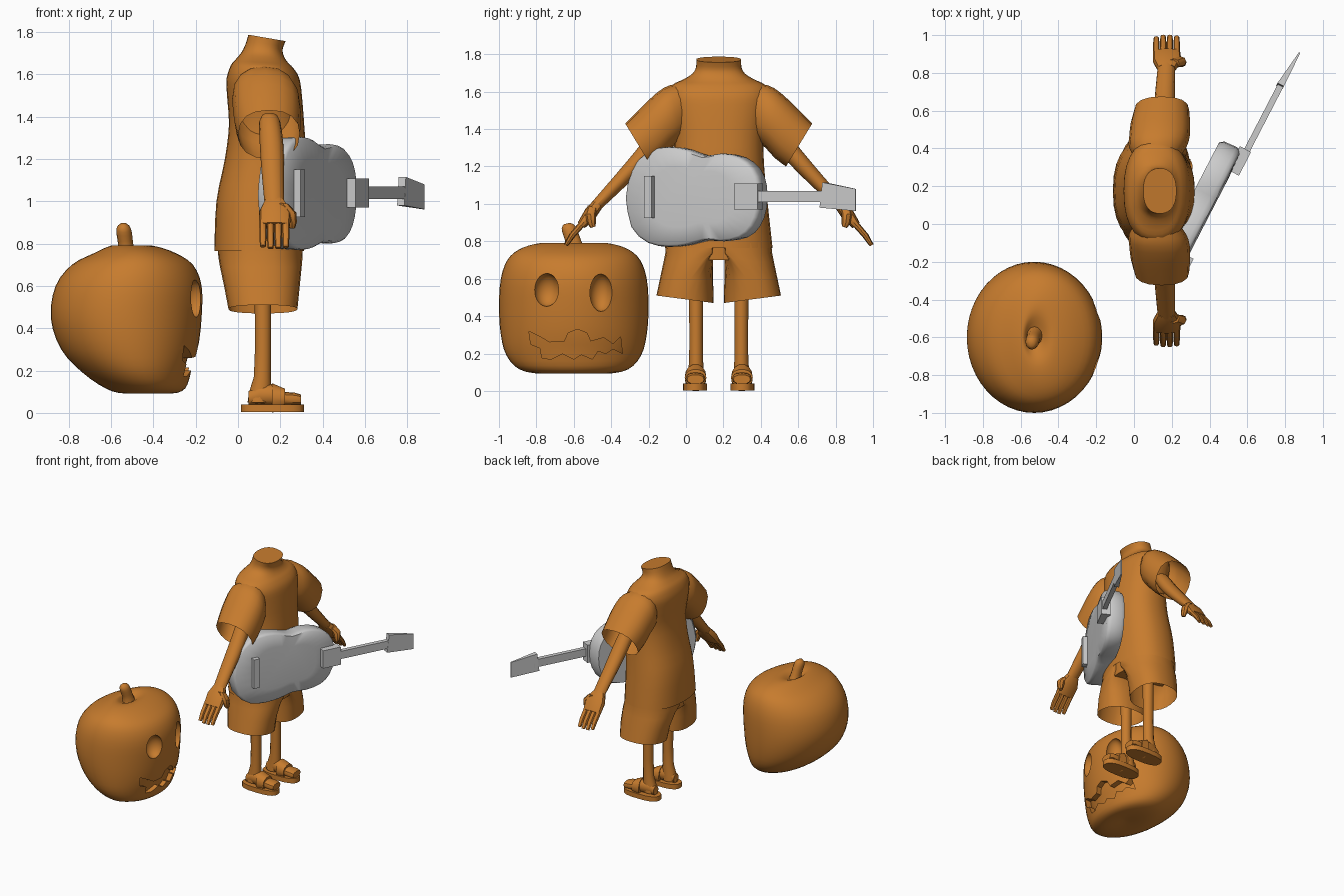
import bpy, bmesh, math
from mathutils import Vector as V


def material(name, rgb):
    m = bpy.data.materials.new(name)
    m.diffuse_color = (*rgb, 1)
    return m


ORANGE = material("pumpkin orange", (0.57, 0.2, 0.027))
GREY = material("light grey", (0.6, 0.6, 0.6))
MID = 0.175  # y of the figure's middle


def finish(name, bm, mat, angle=40):
    bmesh.ops.recalc_face_normals(bm, faces=bm.faces)
    me = bpy.data.meshes.new(name)
    bm.to_mesh(me)
    bm.free()
    me.materials.append(mat)
    me.shade_smooth()
    me.set_sharp_from_angle(angle=math.radians(angle))
    ob = bpy.data.objects.new(name, me)
    bpy.context.collection.objects.link(ob)
    return ob


def resample(rows, k):
    """Smooth curve through rows of numbers, k steps per span."""
    out = []
    for i in range(len(rows) - 1):
        p = [rows[max(0, min(len(rows) - 1, i + d))] for d in (-1, 0, 1, 2)]
        for j in range(k):
            t = j / k
            out.append([0.5 * (2 * b + (c - a) * t + (2 * a - 5 * b + 4 * c - d) * t * t
                               + (3 * b - a - 3 * c + d) * t ** 3) for a, b, c, d in zip(*p)])
    return out + [list(rows[-1])]


def skin(name, loops, mat, caps=(True, True), angle=40):
    """Join loops of points into a tube."""
    bm = bmesh.new()
    vs = [[bm.verts.new(p) for p in lp] for lp in loops]
    n = len(vs[0])
    for a, b in zip(vs, vs[1:]):
        for i in range(n):
            bm.faces.new((a[i], a[(i + 1) % n], b[(i + 1) % n], b[i]))
    for on, lp in zip(caps, (vs[0], vs[-1])):
        if on:
            bm.faces.new(lp)
    return finish(name, bm, mat, angle)


def ring(c, u, v, n=16, power=1.0):
    f = lambda t: math.copysign(abs(t) ** power, t)
    ang = [2 * math.pi * i / n for i in range(n)]
    return [V(c) + V(u) * f(math.cos(a)) + V(v) * f(math.sin(a)) for a in ang]


def limb(name, rows, mat, n=10, power=1.0, k=1):
    """Tube along rows of x, y, z, x radius, other radius."""
    rows = resample(rows, k)
    loops = []
    for i, r in enumerate(rows):
        d = V(rows[min(i + 1, len(rows) - 1)][:3]) - V(rows[max(i - 1, 0)][:3])
        d.x = 0
        side = V((1, 0, 0)).cross(d.normalized())
        loops.append(ring(r[:3], (r[3], 0, 0), side * r[4], n, power))
    return skin(name, loops, mat)


def boolean(ob, cutter):
    m = ob.modifiers.new("cut", "BOOLEAN")
    m.operation, m.object, m.solver = "DIFFERENCE", cutter, "EXACT"
    bpy.context.view_layer.objects.active = ob
    bpy.ops.object.modifier_apply(modifier=m.name)
    bpy.data.objects.remove(cutter)


# ---------------- pumpkin head ----------------
# height, y radius, back x, front x
PROFILE = [(0.105, 0.01, -0.43, -0.41), (0.092, 0.17, -0.54, -0.31), (0.115, 0.29, -0.625, -0.25),
           (0.19, 0.36, -0.735, -0.222), (0.3, 0.39, -0.836, -0.19), (0.45, 0.4, -0.885, -0.172),
           (0.6, 0.39, -0.862, -0.172), (0.7, 0.355, -0.785, -0.213), (0.755, 0.295, -0.68, -0.295),
           (0.785, 0.21, -0.615, -0.38), (0.79, 0.13, -0.585, -0.44), (0.765, 0.06, -0.565, -0.485),
           (0.74, 0.01, -0.535, -0.52)]


def pumpkin(name, s):
    loops = []
    for z, ry, x0, x1 in resample(PROFILE, 3):
        x, zz = (x0 + x1) / 2, 0.44 + (z - 0.44) * s
        loops.append(ring((x, -0.6, zz), ((x1 - x0) / 2 * s, 0, 0), (0, ry * s, 0), 48))
    return skin(name, loops, ORANGE)


def ellipsoid(name, c, size):
    bm = bmesh.new()
    bmesh.ops.create_uvsphere(bm, u_segments=24, v_segments=16, radius=1)
    bmesh.ops.scale(bm, vec=size, verts=bm.verts)
    bmesh.ops.translate(bm, vec=c, verts=bm.verts)
    return finish(name, bm, ORANGE)


head = pumpkin("pumpkin_head", 1)
boolean(head, ellipsoid("eye_cutter", (-0.2, -0.745, 0.54), (0.07, 0.068, 0.088)))
boolean(head, ellipsoid("eye_cutter", (-0.2, -0.455, 0.525), (0.07, 0.062, 0.1)))
# jagged mouth, cut to an even depth
MOUTH = [(-0.84, 0.32), (-0.78, 0.29), (-0.73, 0.26), (-0.65, 0.265), (-0.63, 0.31), (-0.58, 0.33),
         (-0.53, 0.31), (-0.51, 0.265), (-0.44, 0.285), (-0.39, 0.25), (-0.35, 0.29), (-0.34, 0.2),
         (-0.39, 0.225), (-0.43, 0.2), (-0.47, 0.215), (-0.5, 0.17), (-0.56, 0.195), (-0.6, 0.17),
         (-0.66, 0.2), (-0.72, 0.17), (-0.77, 0.175), (-0.78, 0.23), (-0.83, 0.25)]
mouth = skin("mouth_cutter", [[(x, y, z) for y, z in MOUTH] for x in (-0.5, 0.0)], ORANGE)
boolean(mouth, pumpkin("mouth_floor", 0.89))
boolean(head, mouth)
head.data.shade_smooth()
head.data.set_sharp_from_angle(angle=math.radians(40))
limb("pumpkin_stem", [(-0.525, -0.59, 0.73, 0.05, 0.06), (-0.53, -0.6, 0.79, 0.036, 0.042),
                      (-0.538, -0.62, 0.85, 0.037, 0.04), (-0.541, -0.633, 0.88, 0.03, 0.034),
                      (-0.541, -0.637, 0.895, 0.012, 0.015)], ORANGE, 12, k=2)

# ---------------- shirt, shorts ----------------
SHIRT = [(0.765, 0.10, 0.212, 0.288), (1.0, 0.105, 0.207, 0.262), (1.2, 0.13, 0.192, 0.243),
         (1.36, 0.135, 0.178, 0.24), (1.5, 0.125, 0.177, 0.262), (1.58, 0.118, 0.172, 0.272),
         (1.635, 0.113, 0.148, 0.25), (1.665, 0.113, 0.122, 0.19), (1.695, 0.117, 0.1, 0.142),
         (1.73, 0.123, 0.088, 0.122), (1.772, 0.137, 0.088, 0.12)]
loops = [ring((x, MID, z), (rx, 0, -rx * max(0, z - 1.6)), (0, ry, 0), 28, 0.85)
         for z, x, rx, ry in resample(SHIRT, 3)]
skin("shirt", loops, ORANGE, (False, True))
skin("shorts_seat", [ring((0.107, MID, z), (rx, 0, 0), (0, 0.2, 0), 28, 0.85)
                     for z, rx in ((0.80, 0.185), (0.70, 0.18))], ORANGE)

# sleeve rings: top offset and height, bottom offset and height, middle x, x radius
SLEEVE = [(0.17, 1.645, 0.16, 1.38, 0.12, 0.11), (0.26, 1.635, 0.2, 1.34, 0.125, 0.152),
          (0.33, 1.595, 0.25, 1.3, 0.135, 0.16), (0.42, 1.51, 0.3, 1.245, 0.14, 0.157),
          (0.5, 1.43, 0.36, 1.2, 0.147, 0.145)]
# shorts leg rings: height, middle x, x radius, y offset, outer and inner y radius, hem tilt
SHORTS = [(0.80, 0.104, 0.2, 0.03, 0.25, 0.005, 0), (0.735, 0.106, 0.199, 0.04, 0.246, 0.012, 0),
          (0.69, 0.108, 0.193, 0.09, 0.205, 0.06, 0), (0.6, 0.113, 0.179, 0.15, 0.162, 0.12, 0.01),
          (0.49, 0.118, 0.163, 0.18, 0.153, 0.153, 0.02)]


def short_ring(s, z, x, rx, c, out, inn, tilt):
    pts = ring((0, 0, 0), (1, 0, 0), (0, 1, 0), 24, 0.85)
    return [(x + rx * p.x, MID + s * (c + p.y * (out if p.y > 0 else inn)), z + tilt * p.y) for p in pts]


for s, side in ((-1, "right"), (1, "left")):
    Y = lambda d: MID + s * d
    skin(side + "_sleeve", [ring((x, Y((ty + by) / 2), (tz + bz) / 2), (rx, 0, 0),
                                 (0, s * (ty - by) / 2, (tz - bz) / 2), 16, 0.85)
                            for ty, tz, by, bz, x, rx in resample(SLEEVE, 2)], ORANGE, (False, False))
    skin(side + "_shorts_leg", [short_ring(s, *r) for r in SHORTS], ORANGE, (True, False), 60)
    # leg, foot, sandal
    ly = 0.121
    limb(side + "_leg", [(0.118, Y(ly), 0.7, 0.04, 0.04), (0.118, Y(ly), 0.3, 0.038, 0.036),
                         (0.115, Y(ly), 0.17, 0.04, 0.037), (0.105, Y(ly), 0.1, 0.052, 0.042),
                         (0.1, Y(ly), 0.05, 0.055, 0.045)], ORANGE, 12)
    FOOT = [(0.05, 0.07, 0.03, 0.032), (0.1, 0.085, 0.042, 0.047), (0.16, 0.086, 0.046, 0.05),
            (0.22, 0.068, 0.05, 0.031), (0.27, 0.066, 0.053, 0.029), (0.298, 0.062, 0.045, 0.024)]
    skin(side + "_foot", [ring((x, Y(ly + 0.003), z), (0, ry, 0), (0, 0, rz), 12, 0.8)
                          for x, z, ry, rz in FOOT], ORANGE)
    skin(side + "_sandal_sole", [ring((0.163, Y(ly + 0.005), z), (0.148, 0, 0), (0, 0.064, 0), 20, 0.75)
                                 for z in (0.003, 0.04)], ORANGE)
    skin(side + "_sandal_strap", [ring((x, Y(ly + 0.003), 0.07), (0, 0.058, 0), (0, 0, rz), 14, 0.9)
                                  for x, rz in ((0.16, 0.072), (0.222, 0.045))], ORANGE)
    # arm and hand
    limb(side + "_arm", [(0.15, Y(0.29), 1.405, 0.03, 0.025), (0.15, Y(0.31), 1.375, 0.05, 0.048),
                         (0.16, Y(0.41), 1.25, 0.056, 0.048), (0.165, Y(0.53), 1.12, 0.052, 0.04),
                         (0.172, Y(0.66), 0.985, 0.046, 0.03)], ORANGE, 12, k=2)
    limb(side + "_palm", [(0.172, Y(0.645), 1.0, 0.047, 0.03), (0.175, Y(0.685), 0.95, 0.075, 0.036),
                          (0.173, Y(0.735), 0.885, 0.073, 0.024)], ORANGE, 12, 0.75)
    for i, tip in enumerate((0.0, 0.008, 0.008, 0.004)):
        x = 0.118 + 0.036 * i
        limb(side + "_finger", [(x, Y(0.72), 0.905, 0.018, 0.018), (x, Y(0.78 + tip), 0.835 - tip, 0.017, 0.016),
                                (x, Y(0.81 + tip), 0.787 - tip, 0.014, 0.011)], ORANGE, 8)
    limb(side + "_thumb", [(0.21, Y(0.675), 0.985, 0.03, 0.026), (0.245, Y(0.685), 0.945, 0.032, 0.028),
                           (0.256, Y(0.68), 0.9, 0.022, 0.024), (0.256, Y(0.672), 0.875, 0.014, 0.014)],
         ORANGE, 8)

# ---------------- guitar ----------------
ORIGIN, ALONG, OUT = V((0.39, 0.05, 0)), V((0.46, 0.888, 0)), V((0.888, -0.46, 0))


def place(y, z, n):
    """Point on the guitar's front plane at a given y, pushed out by n."""
    return ORIGIN + ALONG * ((y - 0.05) / 0.888) + OUT * n + V((0, 0, z))


OUTLINE = [(-0.33, 1.03), (-0.3, 1.18), (-0.21, 1.28), (-0.1, 1.305), (0, 1.29), (0.09, 1.257),
           (0.18, 1.27), (0.28, 1.25), (0.355, 1.19), (0.39, 1.1), (0.39, 0.98), (0.355, 0.88),
           (0.29, 0.82), (0.19, 0.8), (0.09, 0.805), (0, 0.78), (-0.1, 0.77), (-0.21, 0.79),
           (-0.3, 0.875), (-0.33, 1.03)]
outline = resample(OUTLINE, 2)[:-1]
skin("guitar_body", [[place(0.03 + (y - 0.03) * k, 1.035 + (z - 1.035) * k, n) for y, z in outline]
                     for k, n in ((0.6, 0.01), (0.955, 0.002), (0.99, -0.01), (1, -0.03), (0.99, -0.1),
                                  (0.95, -0.122))], GREY, angle=50)


def plate(name, pts, n0, n1):
    skin(name, [[place(y, z, n) for y, z in pts] for n in (n0, n1)], GREY, angle=20)


def box(y0, y1, z0, z1):
    return [(y0, z0), (y1, z0), (y1, z1), (y0, z1)]


plate("guitar_bridge", box(-0.205, -0.165, 0.925, 1.15), -0.01, 0.042)
plate("guitar_neck_joint", box(0.28, 0.405, 0.97, 1.108), -0.015, 0.052)
plate("guitar_neck", box(0.39, 0.77, 1.01, 1.07), 0.012, 0.045)
# headstock thinning to its tip
HEAD = [(0.735, 0.98), (0.925, 0.962), (0.925, 1.08), (0.75, 1.115)]
skin("guitar_headstock", [[place(y, z, n if y < 0.8 else t) for y, z in HEAD]
                          for n, t in ((0.008, 0.034), (0.046, 0.042))], GREY, angle=20)
